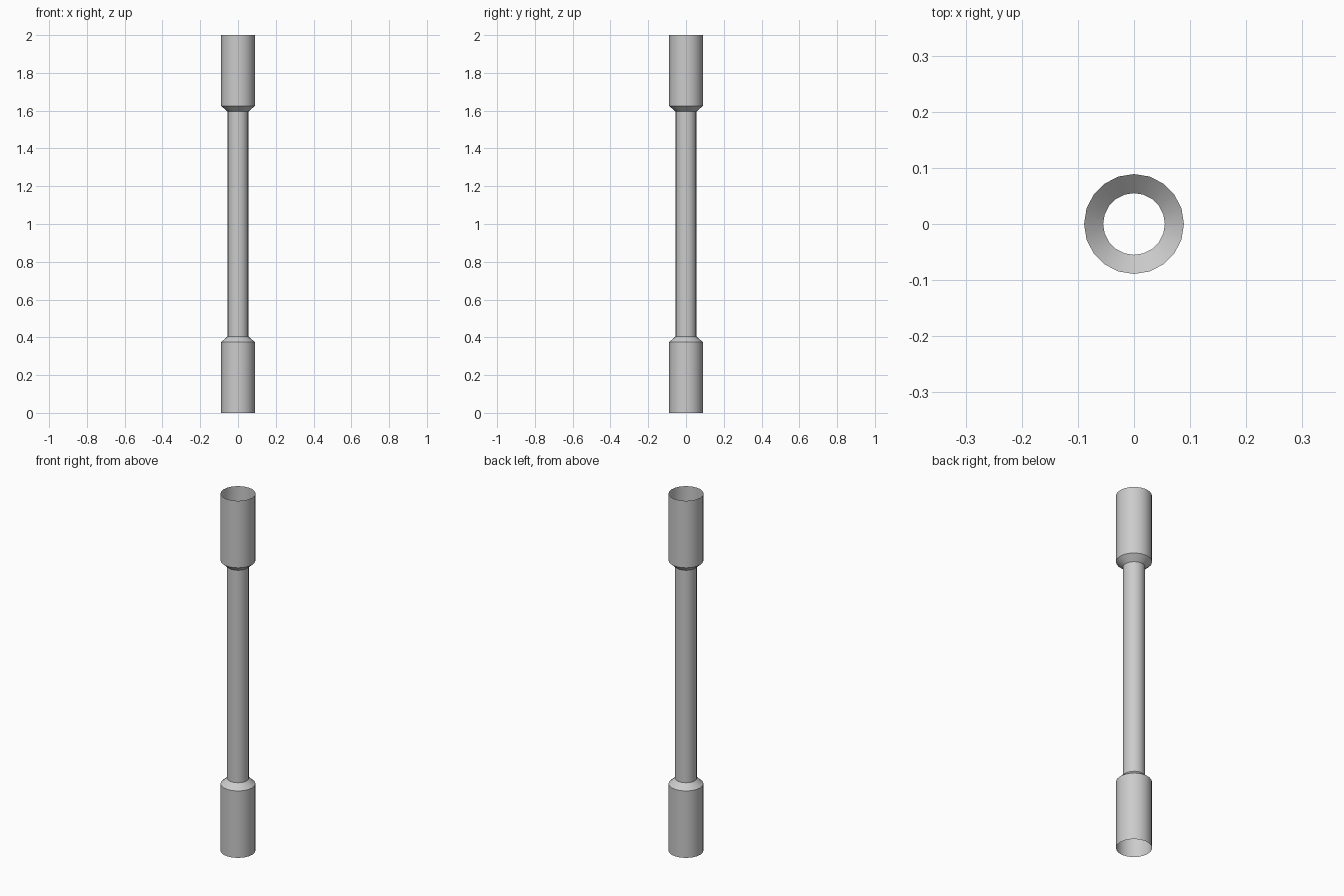
import bpy, bmesh, math

if "Cube" in bpy.data.objects:
    bpy.data.objects.remove(bpy.data.objects["Cube"])

SIDES = 20
# Radius and height along the open tube: wide sleeve, taper, thin shaft, taper, wide sleeve
half = [(0.089, 0.0), (0.089, 0.375), (0.055, 0.405)]
profile = half + [(r, 2.0 - z) for r, z in reversed(half)]

# Revolve the profile into a single open-ended shell
bm = bmesh.new()
rings = []
for r, z in profile:
    rings.append([bm.verts.new((r * math.sin(2 * math.pi * i / SIDES),
                                r * math.cos(2 * math.pi * i / SIDES), z))
                  for i in range(SIDES)])
for low, high in zip(rings, rings[1:]):
    for i in range(SIDES):
        j = (i + 1) % SIDES
        bm.faces.new((low[j], low[i], high[i], high[j]))
mesh = bpy.data.meshes.new("sleeved_pipe")
bm.to_mesh(mesh)
bm.free()

pipe = bpy.data.objects.new("sleeved_pipe", mesh)
bpy.context.collection.objects.link(pipe)

# Smooth around the tube, crisp at the tapers
bpy.context.view_layer.objects.active = pipe
pipe.select_set(True)
bpy.ops.object.shade_smooth_by_angle(angle=math.radians(30))
